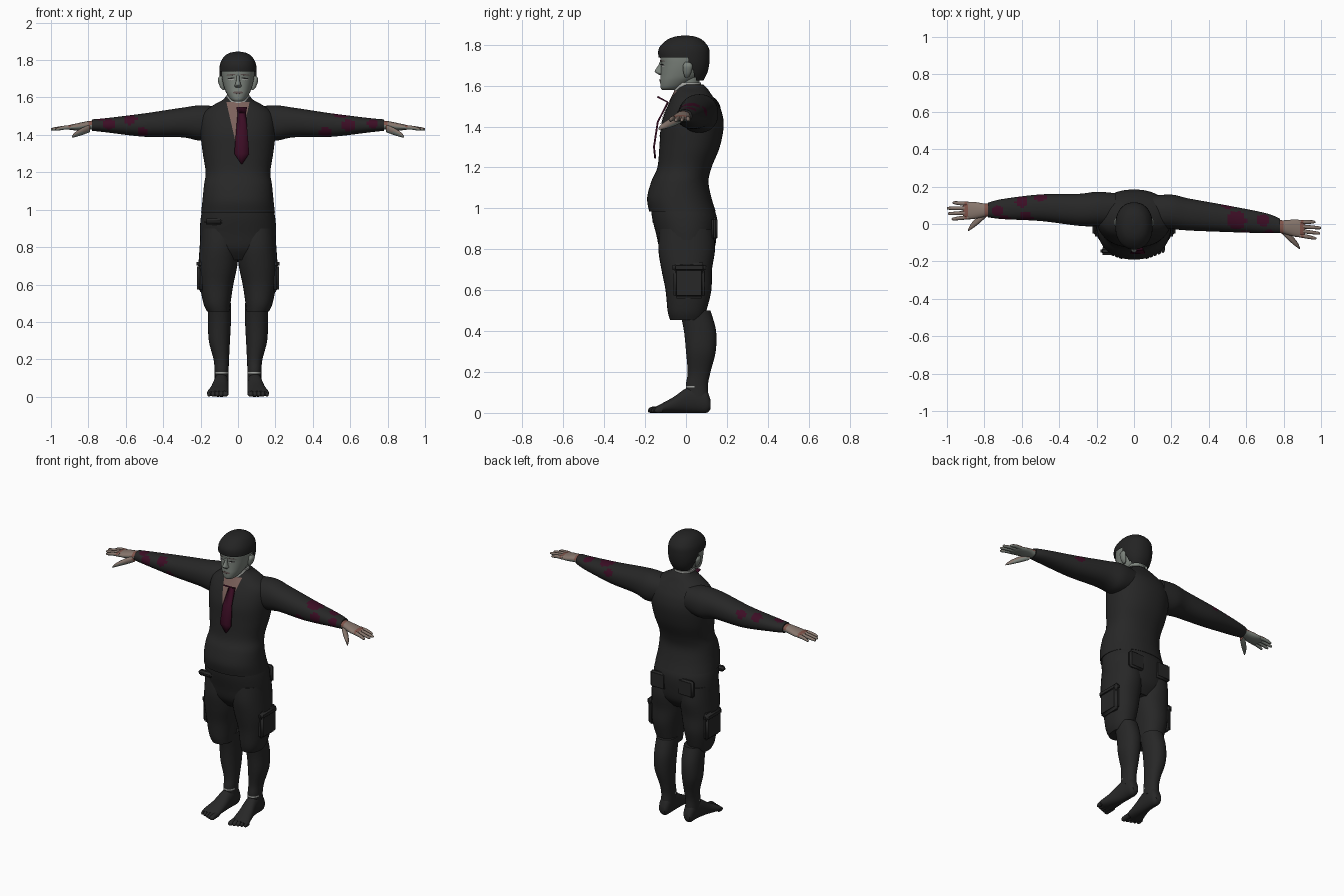
import bpy, bmesh
from math import sin, cos, pi, sqrt
from mathutils import Vector
from mathutils.bvhtree import BVHTree

cube = bpy.data.objects.get("Cube")
if cube:
    bpy.data.objects.remove(cube)


def material(name, r, g, b):
    m = bpy.data.materials.new(name)
    m.use_nodes = True
    m.diffuse_color = (r, g, b, 1)
    m.node_tree.nodes["Principled BSDF"].inputs["Base Color"].default_value = (r, g, b, 1)
    return m


cloth = material("charcoal cloth", .02, .02, .02)
hair_black = material("soft black hair", .017, .017, .017)
skin = material("grey green skin", .2, .225, .2)
tan = material("weathered tan skin", .24, .18, .15)
sore = material("reddened skin", .22, .09, .07)
maroon = material("maroon", .045, .004, .018)
shirt_pink = material("dusty pink", .2, .12, .105)
pale = material("pale grey", .36, .37, .35)
lip = material("dull lip", .12, .09, .085)


def finish(name, bm, mat):
    bmesh.ops.recalc_face_normals(bm, faces=bm.faces)
    mesh = bpy.data.meshes.new(name)
    bm.to_mesh(mesh)
    bm.free()
    mesh.materials.append(mat)
    ob = bpy.data.objects.new(name, mesh)
    bpy.context.collection.objects.link(ob)
    bpy.ops.object.select_all(action='DESELECT')
    ob.select_set(True)
    bpy.context.view_layer.objects.active = ob
    bpy.ops.object.shade_smooth_by_angle(angle=.8)
    return ob


def smooth_rows(rows, steps):
    """Catmull-Rom through the rows of section sizes."""
    out = []
    for i in range(len(rows) - 1):
        p = [rows[max(i - 1, 0)], rows[i], rows[i + 1], rows[min(i + 2, len(rows) - 1)]]
        for k in range(steps):
            t = k / steps
            out.append([b + t * (c - a) / 2 + t * t * (a - 2.5 * b + 2 * c - d / 2)
                        + t ** 3 * (1.5 * (b - c) + (d - a) / 2) for a, b, c, d in zip(*p)])
    return out + [list(rows[-1])]


def loft(name, axis, rows, mat, side=1, n=32, steps=5, power=2.2, drop=None):
    """Rows are (position on axis, low and high of each cross axis)."""
    bm = bmesh.new()
    rings = []
    for t, a0, a1, b0, b1 in smooth_rows(rows, steps):
        ring = []
        for k in range(n):
            c, s = cos(2 * pi * k / n), sin(2 * pi * k / n)
            u = (a0 + a1) / 2 + (a1 - a0) / 2 * abs(c) ** (2 / power) * (1 if c > 0 else -1)
            v = (b0 + b1) / 2 + (b1 - b0) / 2 * abs(s) ** (2 / power) * (1 if s > 0 else -1)
            x, y, z = {'X': (t, u, v), 'Y': (u, t, v), 'Z': (u, v, t)}[axis]
            ring.append(bm.verts.new((x * side, y, z)))
        rings.append(ring)
    for lo, hi in zip(rings, rings[1:]):
        for k in range(n):
            j = (k + 1) % n
            bm.faces.new((lo[k], lo[j], hi[j], hi[k]))
    bm.faces.new(rings[0])
    bm.faces.new(rings[-1])
    if drop:
        gone = [f for f in bm.faces if drop(f.calc_center_median())]
        bmesh.ops.delete(bm, geom=gone, context='FACES')
    return finish(name, bm, mat)


def paint(ob, mat, test):
    ob.data.materials.append(mat)
    for f in ob.data.polygons:
        if test(f.center, f.normal):
            f.material_index = len(ob.data.materials) - 1


def plate(name, target, mat, cx, z0, z1, half, slope=0, lift=.004):
    """Thin patch laid on the front of another part."""
    tree = BVHTree.FromPolygons([v.co for v in target.data.vertices],
                                [p.vertices for p in target.data.polygons])
    bm = bmesh.new()
    grid = []
    for i in range(13):
        t = i / 12
        row = []
        for j in range(9):
            x = cx + (j / 4 - 1) * half(t)
            z = z0 + t * (z1 - z0) + slope * (x - cx)
            hit = tree.ray_cast(Vector((x, -1, z)), Vector((0, 1, 0)))[0]
            row.append(bm.verts.new((x, (hit.y if hit else -.05) - lift, z)))
        grid.append(row)
    for a, b in zip(grid, grid[1:]):
        for j in range(8):
            bm.faces.new((a[j], a[j + 1], b[j + 1], b[j]))
    return finish(name, bm, mat)


def oval(w):
    return lambda t: w * sqrt(max(0, 1 - (2 * t - 1) ** 2)) + .0005


def block(name, centre, size, mat):
    bm = bmesh.new()
    bmesh.ops.create_cube(bm, size=1)
    for v in bm.verts:
        v.co = Vector(centre) + Vector(a * b for a, b in zip(v.co, size))
    bmesh.ops.bevel(bm, geom=bm.edges[:], offset=min(size) * .35, segments=3, affect='EDGES')
    return finish(name, bm, mat)


# Jacket body with rounded belly
torso = loft("jacket_body", 'Z', [
    (.985, -.197, .197, -.18, .145), (1.05, -.19, .19, -.19, .125), (1.13, -.182, .182, -.17, .11),
    (1.2, -.173, .173, -.14, .125), (1.3, -.188, .188, -.13, .165), (1.4, -.2, .2, -.123, .184),
    (1.47, -.2, .2, -.103, .175), (1.52, -.182, .182, -.08, .15), (1.56, -.13, .13, -.06, .122),
    (1.585, -.085, .085, -.048, .105), (1.605, -.065, .065, -.032, .085)], cloth, n=56, steps=6)
plate("shirt_front", torso, shirt_pink, 0, 1.32, 1.575, lambda t: .004 + .058 * t)
loft("shirt_collar", 'Z', [(1.55, -.068, .068, -.062, .09), (1.59, -.062, .062, -.056, .078),
                           (1.615, -.06, .06, -.045, .073)], pale)

# Tie, with its upper end standing away from the chest
bm = bmesh.new()
strip = [[bm.verts.new((.02 + w * k, y, z)) for k in (-1, 0, 1)] for y, z, w in (
    (-.138, 1.55, .028), (-.085, 1.52, .022), (-.134, 1.42, .03), (-.152, 1.3, .04), (-.146, 1.245, .003))]
for a, b in zip(strip, strip[1:]):
    for j in (0, 1):
        bm.faces.new((a[j], a[j + 1], b[j + 1], b[j]))
tie = finish("tie", bm, maroon)
tie.modifiers.new("thickness", 'SOLIDIFY').thickness = .009

# Neck and head
loft("neck", 'Z', [(1.54, -.056, .056, -.045, .075), (1.6, -.05, .05, -.045, .065),
                   (1.67, -.052, .052, -.05, .07)], skin)
head = loft("head", 'Z', [
    (1.578, -.02, .02, -.115, -.06), (1.59, -.04, .04, -.124, -.02), (1.62, -.06, .06, -.126, .03),
    (1.65, -.073, .073, -.124, .065), (1.7, -.085, .085, -.122, .085), (1.75, -.089, .089, -.125, .097),
    (1.8, -.078, .078, -.1, .085), (1.83, -.04, .04, -.05, .04)], skin, n=40)
loft("nose", 'Z', [(1.652, -.012, .012, -.13, -.11), (1.662, -.019, .019, -.146, -.1),
                   (1.672, -.015, .015, -.153, -.1), (1.695, -.009, .009, -.138, -.1),
                   (1.72, -.008, .008, -.126, -.1)], skin, n=16)
plate("mouth", head, lip, 0, 1.619, 1.633, oval(.027))
for side, label in ((1, "left"), (-1, "right")):
    plate(label + "_eye", head, pale, side * .036, 1.692, 1.704, oval(.016), -.1 * side, .002)
    plate(label + "_eyelid", head, hair_black, side * .036, 1.699, 1.706, oval(.019), -.1 * side)
    plate(label + "_brow", head, lip, side * .037, 1.718, 1.725, oval(.024), -.08 * side)
    loft(label + "_ear", 'Z', [(1.64, .072, .083, -.005, .012), (1.66, .074, .098, -.012, .024),
                               (1.695, .078, .108, -.015, .032), (1.715, .08, .098, -.005, .022)],
         skin, side, n=16)

# Hair cap, cut away around the face and ears
hair = loft("hair", 'Z', [
    (1.625, -.062, .062, -.04, .085), (1.66, -.083, .083, -.08, .103), (1.7, -.097, .097, -.12, .113),
    (1.745, -.1, .1, -.135, .116), (1.785, -.094, .094, -.131, .111), (1.82, -.073, .073, -.098, .084),
    (1.838, -.045, .045, -.06, .05), (1.845, -.01, .01, -.015, .01)], hair_black, n=48, steps=6,
    drop=lambda c: c.z < 1.738 and c.y < .018 + .45 * max(0, 1.7 - c.z))

# Seat of the shorts and waist pockets
loft("shorts_seat", 'Z', [(.73, -.12, .12, -.08, .09), (.79, -.19, .19, -.125, .135),
                          (.87, -.203, .203, -.145, .15), (.95, -.2, .2, -.165, .152),
                          (1.01, -.188, .188, -.172, .132)], cloth, n=48)
block("belt_pocket_flap", (-.13, -.145, .935), (.1, .04, .035), cloth)

for side, label in ((1, "left"), (-1, "right")):
    # Shorts leg with cargo pockets
    loft(label + "_shorts_leg", 'Z', [
        (.455, .045, .165, -.078, .085), (.5, .04, .185, -.09, .1), (.6, .025, .204, -.1, .124),
        (.7, .004, .211, -.12, .127), (.8, -.004, .205, -.135, .142), (.9, -.004, .198, -.13, .135)],
        cloth, side)
    block(label + "_cargo_pocket", (side * .198, .015, .635), (.04, .15, .15), cloth)
    block(label + "_cargo_flap", (side * .201, .015, .71), (.044, .165, .05), cloth)
    block(label + "_back_pocket", (side * .1, .14, .9), (.11, .03, .11), cloth)
    # Lower leg and bare foot
    calf = loft(label + "_calf", 'Z', [
        (.08, .05, .125, 0, .11), (.14, .05, .125, 0, .108), (.2, .048, .131, .008, .12),
        (.3, .043, .156, 0, .145), (.4, .038, .16, -.01, .147), (.5, .038, .16, -.03, .12)],
        cloth, side, steps=8)
    paint(calf, pale, lambda c, n: .123 < c.z < .134 and c.y < .04)
    loft(label + "_foot", 'Y', [
        (.121, .07, .11, .02, .06), (.1, .055, .122, 0, .11), (.05, .05, .126, 0, .13),
        (0, .05, .132, 0, .12), (-.06, .05, .147, 0, .078), (-.12, .052, .165, 0, .045),
        (-.147, .06, .16, .004, .03)], cloth, side)
    for i in range(5):
        x, r, tip = .067 + .022 * i, .016 - .0015 * i, -.186 + .008 * i
        loft(f"{label}_toe_{i + 1}", 'Y', [
            (-.115, x - r, x + r, .002, .035), (tip + .02, x - r, x + r, 0, .03),
            (tip + .005, x - r * .8, x + r * .8, .002, .023), (tip, x - .003, x + .003, .008, .014)],
            cloth, side, n=12, steps=3)

# Arms and hands: the two sides swing to different depths
arm = ((.1, .085, 1.39, 1.55), (.2, .092, 1.37, 1.558), (.3, .085, 1.387, 1.545),
       (.5, .071, 1.39, 1.515), (.7, .054, 1.413, 1.49), (.78, .039, 1.422, 1.483))
swing = {"left": (.065, .065, .05, .028, .005, -.01), "right": (.08, .08, .076, .087, .08, .075)}
stains = {"left": ((.55, .02, 1.51, .05), (.59, -.05, 1.45, .036), (.47, -.03, 1.41, .035),
                   (.69, .02, 1.49, .034), (.5, .1, 1.48, .03), (.72, -.045, 1.46, .028)),
          "right": ((-.58, .03, 1.49, .037), (-.69, .03, 1.46, .032), (-.51, .03, 1.41, .034),
                    (-.5, .14, 1.49, .03), (-.6, .12, 1.49, .034), (-.73, .07, 1.485, .03))}
for side, label in ((1, "left"), (-1, "right")):
    sleeve = loft(label + "_sleeve", 'X', [(x, c - h, c + h, z0, z1) for (x, h, z0, z1), c
                                           in zip(arm, swing[label])], cloth, side, n=40, steps=12)
    paint(sleeve, maroon, lambda c, n: any((c - Vector(s[:3])).length < s[3] for s in stains[label]))

    c, drift = (-.014, -.1) if side > 0 else (.074, -.02)

    def at(x, y, r, z0, z1):
        m = c + y + drift * (x - .78)
        return (x, m - r, m + r, z0, z1)

    parts = [loft(label + "_palm", 'X', [
        at(.76, 0, .034, 1.426, 1.476), at(.8, 0, .036, 1.428, 1.474), at(.86, 0, .046, 1.424, 1.462),
        at(.9, 0, .045, 1.427, 1.453), at(.915, 0, .035, 1.433, 1.447)], tan, side, n=24)]
    parts.append(loft(label + "_thumb", 'X', [
        at(.79, -.02, .016, 1.415, 1.455), at(.83, -.05, .022, 1.4, 1.44),
        at(.87, -.085, .016, 1.388, 1.415), at(.887, -.105, .005, 1.385, 1.395)], tan, side, n=14))
    for i, tip in enumerate((.975, .995, 1, .97)):
        y = -.036 + .024 * i
        parts.append(loft(f"{label}_finger_{i + 1}", 'X', [
            at(.885, y, .011, 1.43, 1.453), at(.93, y * 1.1, .0105, 1.428, 1.449),
            at(tip - .01, y * 1.2, .008, 1.423, 1.439), at(tip, y * 1.2, .003, 1.427, 1.433)],
            tan, side, n=12, steps=4))
    for p in parts:
        paint(p, skin, lambda c, n: n.z < -.15)
        paint(p, sore, lambda c, n: n.z > -.1 and (abs(abs(c.x) - .785) < .012 or abs(abs(c.x) - .9) < .01))
